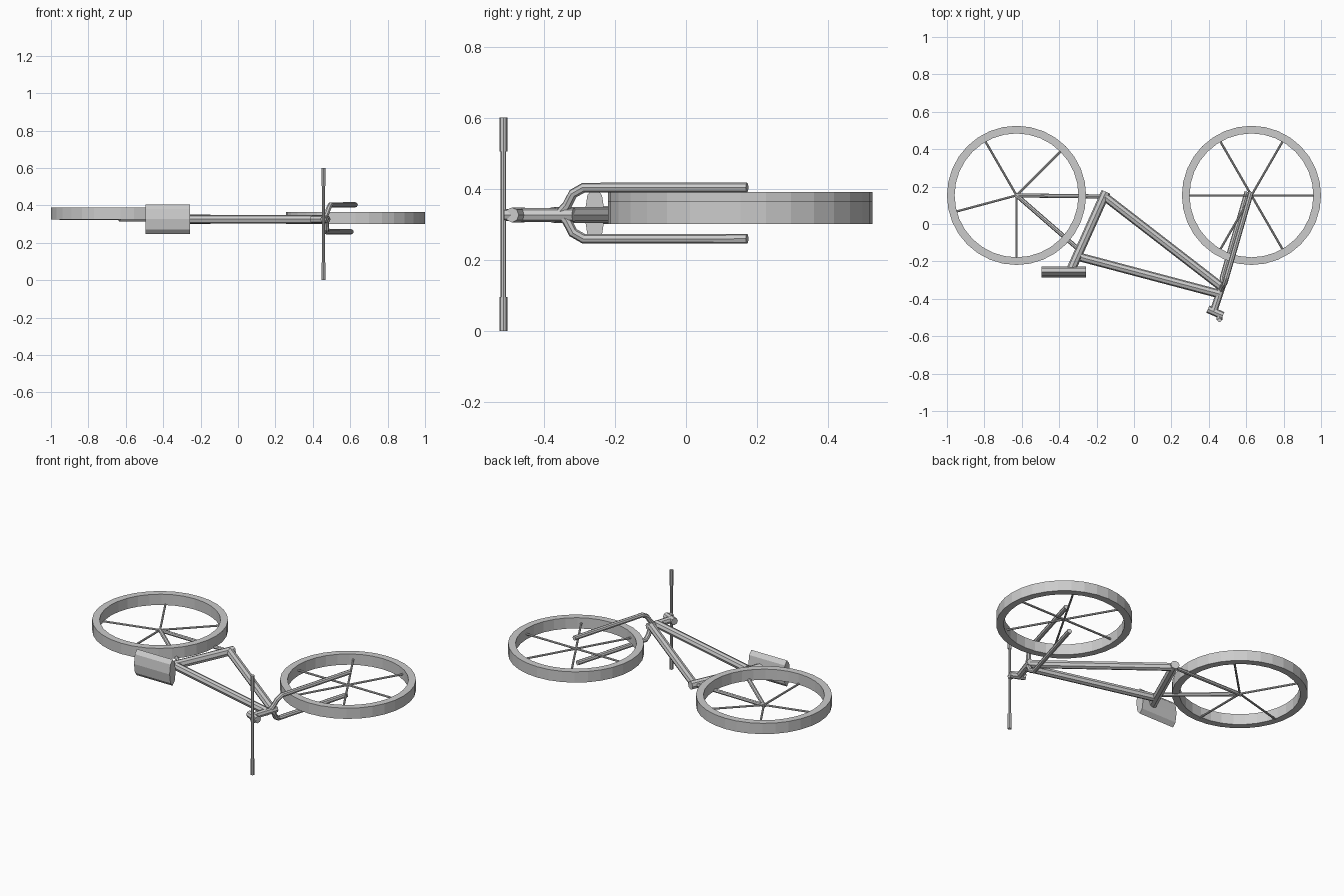
import bpy, bmesh
from math import sin, cos, pi, radians

if "Cube" in bpy.data.objects:
    bpy.data.objects.remove(bpy.data.objects["Cube"])

MID = 0.326          # frame plane
HUB_Y = 0.153        # axle line


def tube(name, points, radius):
    """Eight-sided capped tube along a path."""
    curve = bpy.data.curves.new(name, 'CURVE')
    curve.dimensions = '3D'
    curve.bevel_depth = radius
    curve.bevel_resolution = 2
    curve.use_fill_caps = True
    spline = curve.splines.new('POLY')
    spline.points.add(len(points) - 1)
    for p, co in zip(spline.points, points):
        p.co = (*co, 1)
    spline.use_smooth = False
    obj = bpy.data.objects.new(name, curve)
    bpy.context.collection.objects.link(obj)
    return obj


def mesh_object(name, bm):
    bmesh.ops.recalc_face_normals(bm, faces=bm.faces)
    mesh = bpy.data.meshes.new(name)
    bm.to_mesh(mesh)
    bm.free()
    obj = bpy.data.objects.new(name, mesh)
    bpy.context.collection.objects.link(obj)
    return obj


def wheel(name, x, z0, z1, spoke_z, angles, n=32, outer=0.372, inner=0.331):
    # rim: rectangular section swept round the axle
    bm = bmesh.new()
    section = [(outer, z0), (outer, z1), (inner, z1), (inner, z0)]
    rings = [[bm.verts.new((x + r * cos(2 * pi * i / n), HUB_Y + r * sin(2 * pi * i / n), z))
              for r, z in section] for i in range(n)]
    for i in range(n):
        a, b = rings[i], rings[(i + 1) % n]
        for j in range(4):
            k = (j + 1) % 4
            bm.faces.new((a[j], b[j], b[k], a[k]))
    mesh_object(name + "_rim", bm)
    # spokes
    for i, deg in enumerate(angles):
        t = radians(deg)
        tube(f"{name}_spoke_{i + 1}", [(x, HUB_Y, spoke_z),
             (x + 0.338 * cos(t), HUB_Y + 0.338 * sin(t), spoke_z)], 0.006)


wheel("rear_wheel", -0.628, 0.325, 0.39, 0.328, (45, 120, 195, 270))
wheel("front_wheel", 0.628, 0.30, 0.365, 0.332, range(0, 360, 60))

# main frame triangle
tube("seat_tube", [(-0.15, 0.172, MID), (-0.335, -0.24, MID)], 0.025)
tube("top_tube", [(-0.285, -0.178, MID), (0.46, -0.375, MID)], 0.023)
tube("down_tube", [(-0.155, 0.145, MID), (0.47, -0.338, MID)], 0.023)
tube("head_tube", [(0.476, -0.315, MID), (0.426, -0.465, MID)], 0.02)

# rear stays
tube("chain_stay", [(-0.635, HUB_Y, MID), (-0.16, 0.147, MID)], 0.011)
tube("seat_stay", [(-0.633, 0.158, MID), (-0.285, -0.145, MID)], 0.012)

# saddle: flattened eight-sided bar
bm = bmesh.new()
ends = [[bm.verts.new((x, -0.257 + 0.029 * cos(i * pi / 4), MID + 0.079 * sin(i * pi / 4)))
         for i in range(8)] for x in (-0.495, -0.257)]
for i in range(8):
    j = (i + 1) % 8
    bm.faces.new((ends[0][i], ends[0][j], ends[1][j], ends[1][i]))
for e in ends:
    bm.faces.new(e)
mesh_object("saddle", bm)

# fork blades
for side, s, dx in (("upper", 1, 0.0), ("lower", -1, -0.022)):
    tube(f"fork_blade_{side}", [
        (0.627 + dx, 0.172, 0.331 + 0.072 * s), (0.494 + dx, -0.288, 0.331 + 0.072 * s),
        (0.485 + dx / 2, -0.318, 0.331 + 0.055 * s), (0.473, -0.335, 0.331 + 0.022 * s),
        (0.466, -0.352, 0.331 + 0.003 * s)], 0.014)

# stem, handlebar and grips
tube("stem", [(0.395, -0.455, MID), (0.475, -0.49, MID)], 0.021)
tube("stem_clamp", [(0.457, -0.48, MID), (0.457, -0.513, MID)], 0.017)
tube("handlebar", [(0.457, -0.514, 0.01), (0.457, -0.514, 0.59)], 0.008)
for side, z in (("lower", 0.0), ("upper", 0.505)):
    tube(f"grip_{side}", [(0.457, -0.514, z), (0.457, -0.514, z + 0.095)], 0.011)
